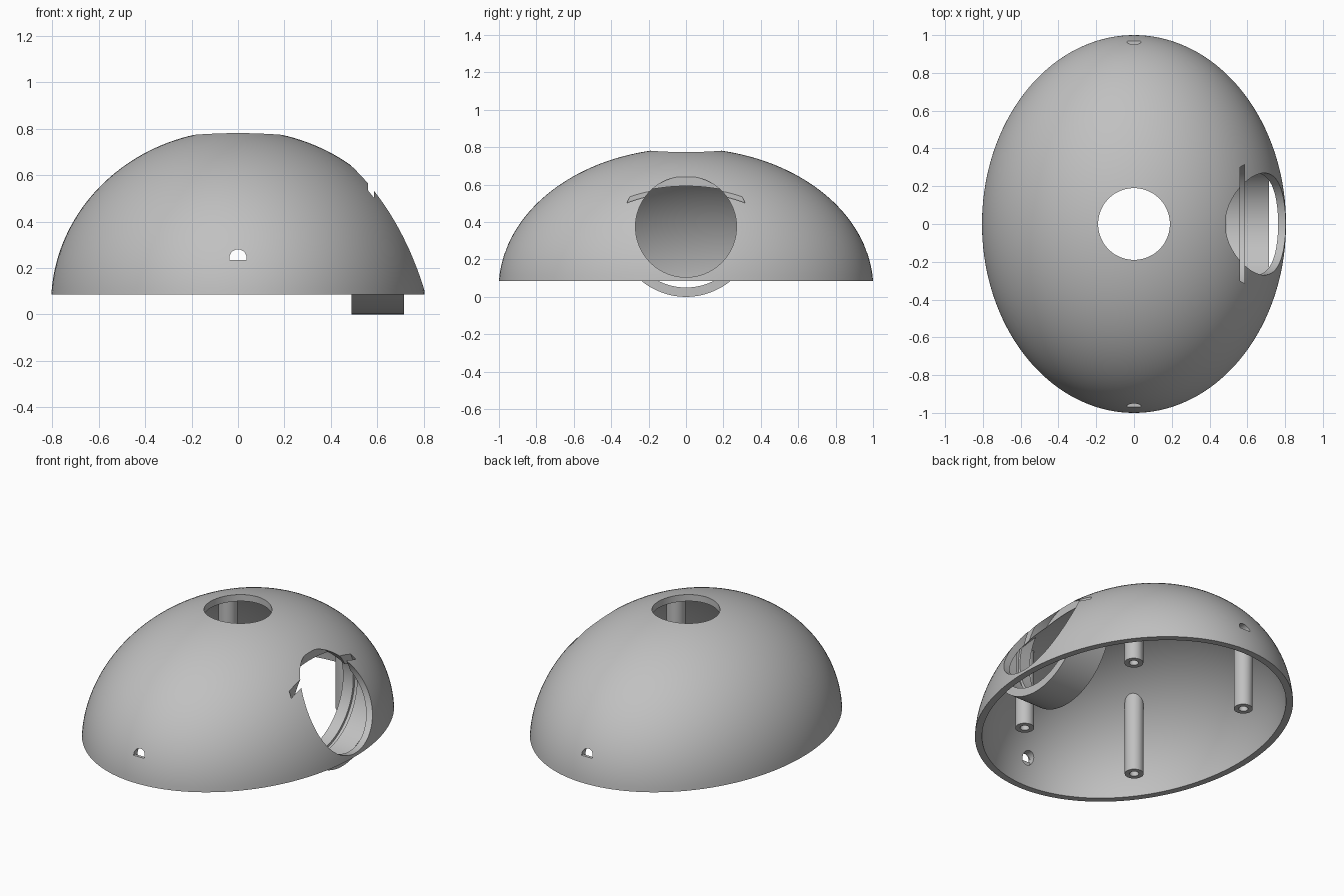
import bpy, bmesh, math
from mathutils import Matrix, Vector

if "Cube" in bpy.data.objects:
    bpy.data.objects.remove(bpy.data.objects["Cube"])

BASE, MID = 0.085, 0.045          # rim height, ellipsoid centre height
PORT_Z = 0.375                    # side port axis height

grey = bpy.data.materials.new("plain_grey")
grey.diffuse_color = (0.53, 0.53, 0.53, 1)
grey.use_nodes = True
grey.node_tree.nodes["Principled BSDF"].inputs["Base Color"].default_value = grey.diffuse_color


def finish(name, bm):
    bmesh.ops.recalc_face_normals(bm, faces=bm.faces[:])
    me = bpy.data.meshes.new(name)
    bm.to_mesh(me)
    bm.free()
    me.materials.append(grey)
    ob = bpy.data.objects.new(name, me)
    bpy.context.collection.objects.link(ob)
    return ob


def dome(name, inset, skirt=None, seg=144, rings=40):
    """Solid half ellipsoid, optionally extended straight down to z = skirt."""
    a, b, c = 0.806 - inset, 1.0015 - inset, 0.75 - inset
    p0 = math.asin((BASE - MID) / c)
    levels = [] if skirt is None else [(p0, skirt)]
    for i in range(rings):
        p = p0 + (math.pi / 2 - p0) * i / rings
        levels.append((p, MID + c * math.sin(p)))
    bm = bmesh.new()
    loops = []
    for p, z in levels:
        loops.append([bm.verts.new((a * math.cos(p) * math.cos(2 * math.pi * k / seg),
                                    b * math.cos(p) * math.sin(2 * math.pi * k / seg), z))
                      for k in range(seg)])
    top = bm.verts.new((0, 0, MID + c))
    bm.faces.new(loops[0][::-1])
    for lo, hi in zip(loops, loops[1:]):
        for k in range(seg):
            n = (k + 1) % seg
            bm.faces.new((lo[k], lo[n], hi[n], hi[k]))
    for k in range(seg):
        bm.faces.new((loops[-1][k], loops[-1][(k + 1) % seg], top))
    return finish(name, bm)


def cylinder(name, start, end, r, seg=96):
    start, end = Vector(start), Vector(end)
    d = end - start
    m = Matrix.Translation((start + end) / 2) @ d.to_track_quat('Z', 'Y').to_matrix().to_4x4()
    bm = bmesh.new()
    bmesh.ops.create_cone(bm, cap_ends=True, segments=seg, radius1=r, radius2=r,
                          depth=d.length, matrix=m)
    return finish(name, bm)


def boolean(ob, other, op='DIFFERENCE'):
    """Apply a boolean and throw the helper away."""
    other.hide_render = True
    mod = ob.modifiers.new("cut", 'BOOLEAN')
    mod.operation, mod.object, mod.solver = op, other, 'EXACT'
    bpy.context.view_layer.objects.active = ob
    bpy.ops.object.modifier_apply(modifier=mod.name)
    bpy.data.objects.remove(other, do_unlink=True)


def port_cutter(x0, x1, r):
    return cylinder("port_cutter", (x0, 0, PORT_Z), (x1, 0, PORT_Z), r, 128)


# Hollow shell
shell = dome("dome_shell", 0)
boolean(shell, dome("inner_cutter", 0.04, skirt=-0.1))

# Opening in the top, round side port and the narrow slot across it
boolean(shell, cylinder("top_cutter", (0, 0, 0.5), (0, 0, 1), 0.19))
boolean(shell, port_cutter(0.488, 1.0, 0.27))
boolean(shell, port_cutter(0.56, 0.586, 0.34))

# D-shaped cable holes at both ends, rounded out on the inside
bm = bmesh.new()
arc = [math.radians(-12 + 204 * i / 24) for i in range(25)]
f = bm.faces.new([bm.verts.new((0.037 * math.cos(t), -1.2, 0.243 + 0.037 * math.sin(t)))
                  for t in arc])
ext = bmesh.ops.extrude_face_region(bm, geom=[f])
bmesh.ops.translate(bm, vec=(0, 2.4, 0),
                    verts=[v for v in ext["geom"] if isinstance(v, bmesh.types.BMVert)])
boolean(shell, finish("d_cutter", bm))
boolean(shell, cylinder("round_cutter", (0, -0.95, 0.243), (0, 0.95, 0.243), 0.039, 32))

# Port ring inside the shell, with a groove in line with the slot
ring = cylinder("port_ring", (0.49, 0, PORT_Z), (0.715, 0, PORT_Z), 0.375, 128)
boolean(ring, port_cutter(0.3, 0.9, 0.325))
boolean(ring, port_cutter(0.56, 0.586, 0.34))
boolean(ring, dome("ring_trim", 0.02, skirt=-0.2), 'INTERSECT')
parts = [shell, ring]

# Four hollow screw posts hanging from the shell
for sx, nx in ((-1, "left"), (1, "right")):
    for sy, ny in ((-1, "front"), (1, "back")):
        x, y = 0.40 * sx, 0.475 * sy
        post = cylinder(f"screw_post_{ny}_{nx}", (x, y, 0.09), (x, y, 0.9), 0.053, 48)
        boolean(post, dome("post_trim", 0.02, skirt=-0.2), 'INTERSECT')
        boolean(post, cylinder("screw_cutter", (x, y, 0), (x, y, 0.4), 0.026, 32))
        parts.append(post)

# Smooth curved walls, sharp edges
bpy.ops.object.select_all(action='DESELECT')
for ob in parts:
    ob.select_set(True)
bpy.context.view_layer.objects.active = shell
bpy.ops.object.shade_smooth_by_angle(angle=math.radians(30))
